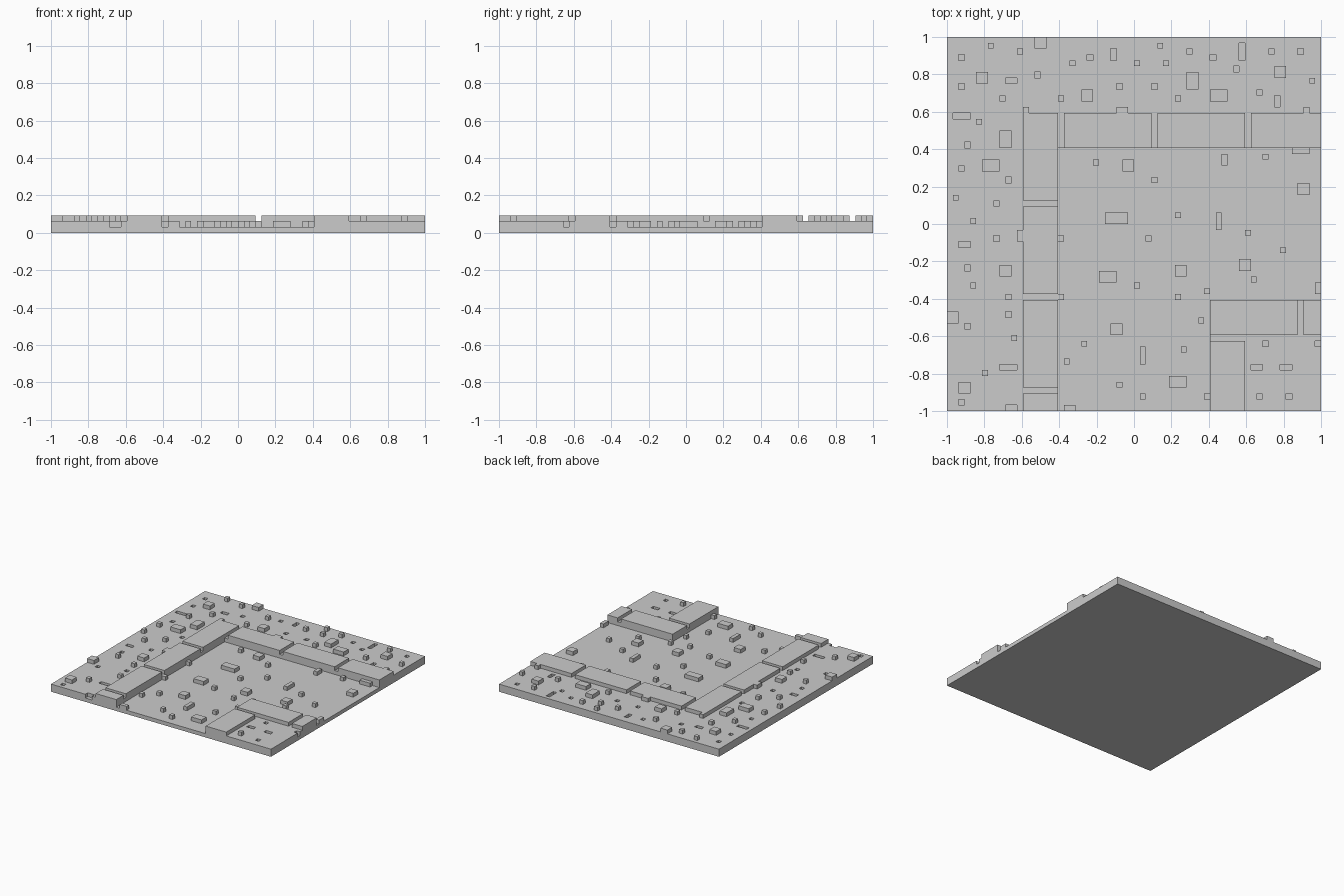
import bpy
import bmesh

# The tile is a square of cells; every storey is one cell high
CELLS = 64
UNIT = 2 / CELLS

default_cube = bpy.data.objects.get("Cube")
if default_cube:
    bpy.data.objects.remove(default_cube, do_unlink=True)

stone = bpy.data.materials.new("stone_grey")
stone.use_nodes = True
stone.diffuse_color = (0.6, 0.6, 0.6, 1)
stone.node_tree.nodes["Principled BSDF"].inputs["Base Color"].default_value = stone.diffuse_color


def block(left, front, width=1, depth=1):
    """Cells of a rectangle, given its front left cell and its size."""
    return {(column, row)
            for column in range(left, left + width)
            for row in range(front, front + depth)}


def gather(rectangles):
    """Cells covered by any of the rectangles."""
    return set().union(*(block(*rectangle) for rectangle in rectangles))


def build_storey(name, cells, storey, closed_below=False):
    """Raise a set of cells by one storey as a single clean mesh."""
    mesh_data = bmesh.new()
    corners = {}

    def corner(column, row, level):
        key = (column, row, level)
        if key not in corners:
            corners[key] = mesh_data.verts.new(
                (column * UNIT - 1, row * UNIT - 1, level * UNIT))
        return corners[key]

    low, high = storey, storey + 1
    for column, row in sorted(cells):
        ring = [(column, row), (column + 1, row),
                (column + 1, row + 1), (column, row + 1)]
        neighbours = [(column, row - 1), (column + 1, row),
                      (column, row + 1), (column - 1, row)]
        mesh_data.faces.new([corner(*point, high) for point in ring])
        if closed_below:
            mesh_data.faces.new([corner(*point, low) for point in reversed(ring)])
        # Side faces only where the part ends
        for side, neighbour in enumerate(neighbours):
            if neighbour not in cells:
                start, end = ring[side], ring[(side + 1) % len(ring)]
                mesh_data.faces.new([corner(*start, low), corner(*end, low),
                                     corner(*end, high), corner(*start, high)])

    # Merge the cells into large flat faces
    bmesh.ops.dissolve_limit(mesh_data, angle_limit=0.01,
                             verts=mesh_data.verts[:], edges=mesh_data.edges[:])
    mesh = bpy.data.meshes.new(name)
    mesh_data.to_mesh(mesh)
    mesh_data.free()
    mesh.materials.append(stone)
    part = bpy.data.objects.new(name, mesh)
    bpy.context.collection.objects.link(part)
    return part


# Sunken path: a wide track from the front that turns to the right side
whole_tile = block(0, 0, CELLS, CELLS)
path = gather([(19, 0, 26, 45), (19, 19, 45, 26)])

# Small holes in the raised ground
single_pits = [(2, 60), (2, 55), (24, 60), (29, 55), (35, 55), (45, 60),
               (49, 58), (60, 61), (3, 45), (10, 39), (8, 29), (3, 24),
               (10, 16), (3, 14), (2, 1), (54, 11), (63, 11), (58, 2), (15, 57)]
long_pits = [(10, 56, 2, 1), (28, 60, 1, 2), (50, 60, 1, 3), (56, 52, 1, 2),
             (1, 50, 3, 1), (2, 28, 2, 1), (9, 7, 3, 1), (10, 0, 2, 1),
             (52, 7, 2, 1), (57, 7, 2, 1)]

# Stones standing on the raised ground
single_stones = [(7, 62), (12, 61), (9, 53), (19, 53), (21, 59), (32, 59),
                 (36, 62), (37, 59), (39, 53), (41, 61), (55, 61), (62, 56),
                 (53, 54), (5, 49), (2, 41), (1, 36), (8, 35), (4, 32),
                 (4, 21), (10, 19), (11, 12), (6, 6), (53, 2)]
large_stones = [(15, 62, 2, 2), (5, 56, 2, 2), (23, 53, 2, 2), (41, 55, 2, 3),
                (45, 53, 3, 2), (56, 57, 2, 2), (9, 45, 2, 3), (6, 41, 3, 2),
                (9, 23, 2, 2), (0, 15, 2, 2), (2, 3, 2, 2)]

# Stones lying on the path
single_pebbles = [(25, 42), (35, 39), (54, 43), (39, 33), (19, 29), (34, 29),
                  (51, 30), (57, 27), (32, 21), (19, 19), (39, 19), (44, 20),
                  (52, 22), (43, 15), (23, 11), (20, 8), (40, 10), (29, 4),
                  (33, 2), (44, 2)]
large_pebbles = [(30, 41, 2, 2), (47, 42, 1, 2), (59, 44, 3, 1), (60, 37, 2, 2),
                 (27, 32, 4, 2), (46, 31, 1, 3), (50, 24, 2, 2), (39, 23, 2, 2),
                 (26, 22, 3, 2), (63, 20, 1, 2), (28, 13, 2, 2), (33, 8, 1, 3),
                 (38, 4, 3, 2), (20, 0, 2, 1)]

# Kerb slabs along the path, split by one-cell joints
left_kerb = block(13, 0, 6, 51) - gather([(13, row, 6, 1) for row in (3, 19, 35)])
back_kerb = block(20, 45, 44, 6) - gather([(column, 45, 1, 6) for column in (35, 51)])
right_kerb = block(45, 13, 19, 6) - block(60, 13, 1, 6)
corner_kerb = block(45, 0, 6, 12)
kerb_lugs = gather([(13, 51), (29, 51, 2, 1), (61, 51), (12, 29, 1, 2)])

# Ground layers
build_storey("base_slab", whole_tile, 0, closed_below=True)
build_storey("raised_ground", whole_tile - path - gather(single_pits + long_pits), 1)

# Kerbs
for name, cells in (("left_kerb", left_kerb), ("back_kerb", back_kerb),
                    ("right_kerb", right_kerb), ("corner_kerb", corner_kerb),
                    ("kerb_lugs", kerb_lugs)):
    build_storey(name, cells, 2)

# Scattered stones
build_storey("ground_stones", gather(single_stones + large_stones), 2)
build_storey("path_stones", gather(single_pebbles + large_pebbles), 1)
